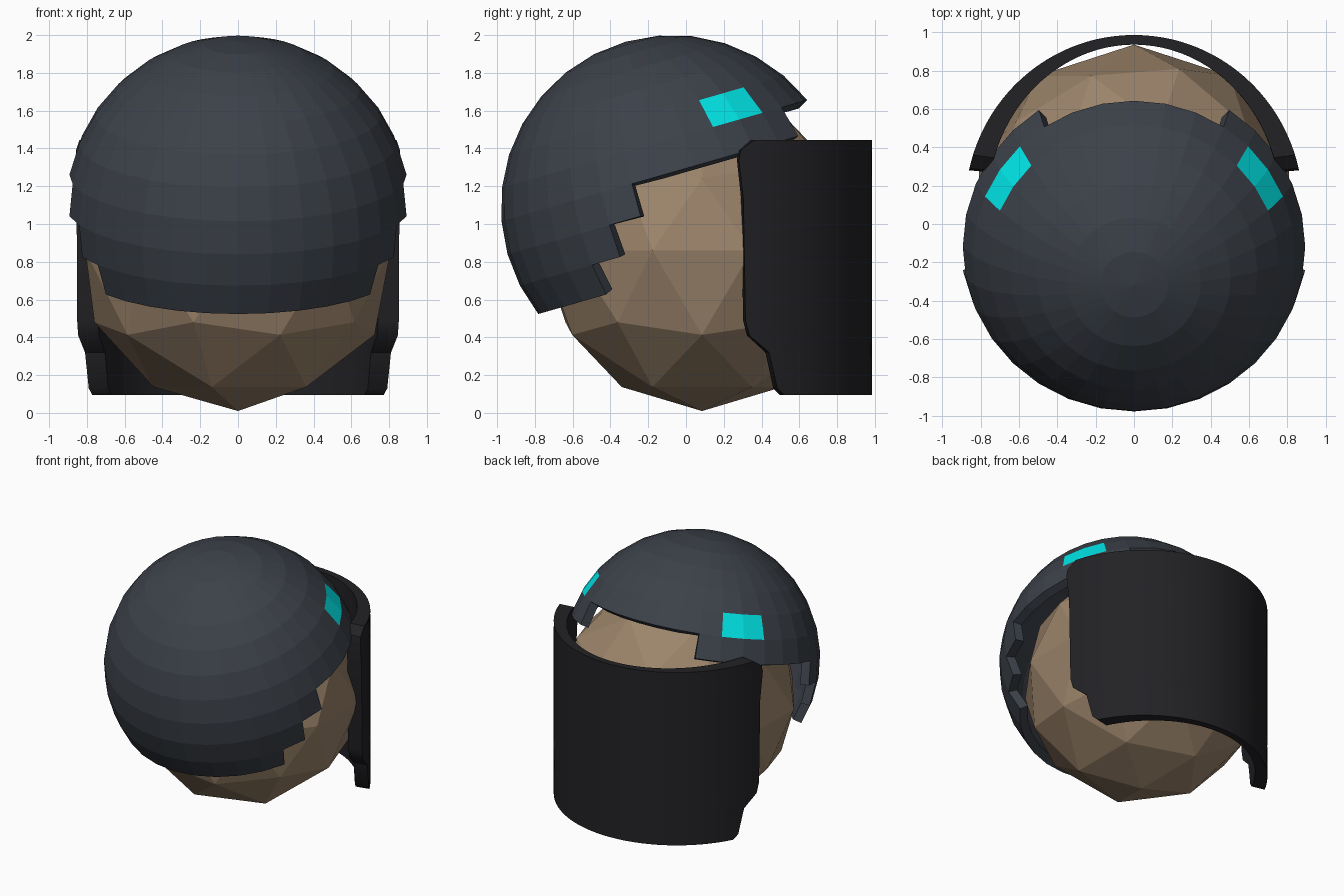
import bpy, bmesh, math

if "Cube" in bpy.data.objects:
    bpy.data.objects.remove(bpy.data.objects["Cube"])

def material(name, rgb):
    m = bpy.data.materials.new(name)
    m.diffuse_color = (*rgb, 1)
    m.use_nodes = True
    m.node_tree.nodes["Principled BSDF"].inputs["Base Color"].default_value = m.diffuse_color
    return m

def make_object(name, bm, mats, loc=(0, 0, 0), tilt=0):
    bmesh.ops.recalc_face_normals(bm, faces=bm.faces)
    mesh = bpy.data.meshes.new(name)
    bm.to_mesh(mesh)
    bm.free()
    ob = bpy.data.objects.new(name, mesh)
    bpy.context.collection.objects.link(ob)
    for m in mats:
        mesh.materials.append(m)
    ob.location = loc
    ob.rotation_euler.x = tilt
    return ob

skin = material("skin", (0.33, 0.23, 0.145))
shell = material("shell", (0.045, 0.053, 0.067))
glow = material("glow", (0.0, 0.8, 0.82))
dark = material("dark", (0.016, 0.015, 0.018))

# Head: faceted ball
bm = bmesh.new()
bmesh.ops.create_icosphere(bm, subdivisions=2, radius=0.85)
make_object("head", bm, [skin], (0, 0.085, 0.86))

# Helmet: tilted sphere, trimmed in steps face by face, with two lit panels
STEP = 11.25
limit = {1: 56.25, 0: -11.25, -1: -22.5, -2: -33.75}   # row -> furthest azimuth kept
bm = bmesh.new()
bmesh.ops.create_uvsphere(bm, u_segments=32, v_segments=16, radius=0.91)
drop = []
for f in bm.faces:
    c = f.calc_center_median()
    row = math.floor(math.degrees(math.asin(c.z / c.length)) / STEP)
    az = math.degrees(math.atan2(c.y, abs(c.x)))
    if row < 2 and az > limit.get(row, -100):
        drop.append(f)
    elif row == 2 and 22.5 < az < 45:
        f.material_index = 1
bmesh.ops.delete(bm, geom=drop, context='FACES')
helmet = make_object("helmet", bm, [shell, glow], (0, -0.07, 1.09), math.radians(16))
sol = helmet.modifiers.new("thickness", 'SOLIDIFY')
sol.thickness = 0.065
sol.offset = -1

# Face shield: curved band; each row gives height and where its ends stop in y
rows = [(0.095, 0.52), (0.13, 0.484), (0.32, 0.44), (0.41, 0.336), (0.49, 0.315),
        (1.13, 0.304), (1.34, 0.28), (1.39, 0.29), (1.445, 0.36)]
N, CY = 40, 0.09
bm = bmesh.new()

def band(rx, ry):
    grid = []
    for z, y_end in rows:
        a = math.asin((y_end - CY) / 0.895)
        angles = [a + (math.pi - 2 * a) * i / N for i in range(N + 1)]
        grid.append([bm.verts.new((rx * math.cos(t), CY + ry * math.sin(t), z)) for t in angles])
    for r0, r1 in zip(grid, grid[1:]):
        for i in range(N):
            bm.faces.new((r0[i], r0[i + 1], r1[i + 1], r1[i]))
    # outline loop of the band
    return (grid[0] + [r[-1] for r in grid[1:-1]] + grid[-1][::-1]
            + [r[0] for r in grid[-2:0:-1]])

outer, inner = band(0.88, 0.895), band(0.765, 0.845)
for i in range(len(outer)):
    j = (i + 1) % len(outer)
    bm.faces.new((outer[i], outer[j], inner[j], inner[i]))
shield = make_object("face_shield", bm, [dark])
bpy.context.view_layer.objects.active = shield
shield.select_set(True)
bpy.ops.object.shade_smooth_by_angle(angle=math.radians(35))
